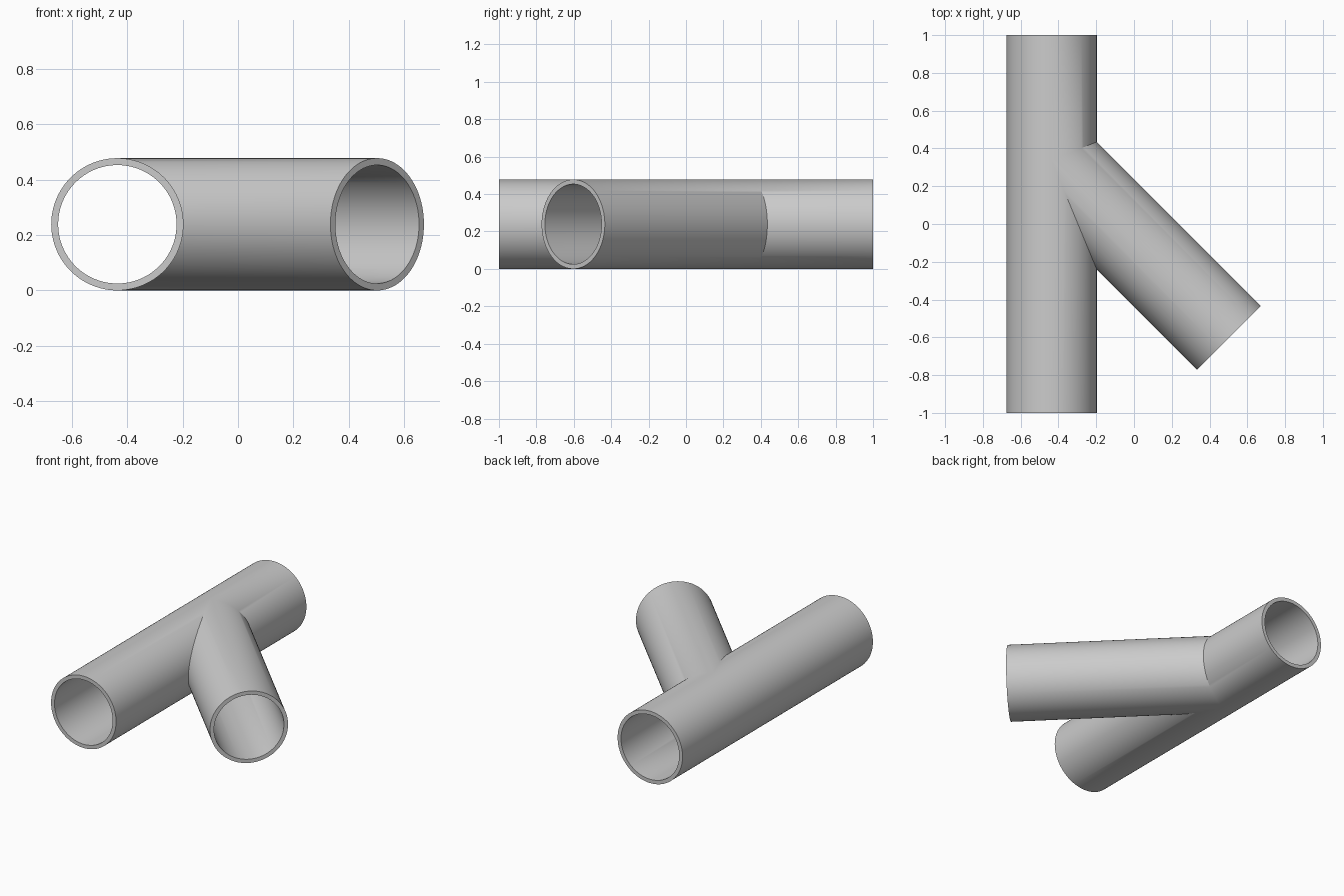
import bpy, bmesh, math
from mathutils import Vector

cube = bpy.data.objects.get("Cube")
if cube:
    bpy.data.objects.remove(cube)

SIDES = 96
OUTER, INNER = 0.239, 0.214
JOINT = Vector((-0.436, 0.336, OUTER))
ACUTE = 1 / math.tan(math.pi / 8)     # mitre slope in the narrow crotch
OBTUSE = math.tan(math.pi / 8)        # mitre slope in the wide crotch
DIAG = math.sqrt(0.5)

# Arms: direction, sideways axis, length, mitre slope on the + and - side
ARMS = [
    (Vector((0, -1, 0)), Vector((1, 0, 0)), 1 + JOINT.y, ACUTE, 0),
    (Vector((0, 1, 0)), Vector((1, 0, 0)), 1 - JOINT.y, OBTUSE, 0),
    (Vector((DIAG, -DIAG, 0)), Vector((DIAG, DIAG, 0)), 1.328, OBTUSE, ACUTE),
]

bm = bmesh.new()


def ring(arm, radius, at_end):
    """One loop of vertices, square at the open end or mitred at the joint."""
    direction, side, length, plus, minus = arm
    verts = []
    for i in range(SIDES):
        a = math.tau * i / SIDES
        u, h = radius * math.cos(a), radius * math.sin(a)
        t = length if at_end else abs(u) * (plus if u > 0 else minus)
        verts.append(bm.verts.new(JOINT + direction * t + side * u + Vector((0, 0, h))))
    return verts


def bridge(a, b):
    for i in range(SIDES):
        j = (i + 1) % SIDES
        bm.faces.new((a[i], a[j], b[j], b[i]))


# Each arm is an outer wall, an end rim and an inner wall
for arm in ARMS:
    loops = [ring(arm, OUTER, False), ring(arm, OUTER, True),
             ring(arm, INNER, True), ring(arm, INNER, False)]
    for first, second in zip(loops, loops[1:]):
        bridge(first, second)

# Weld the mitred joints into one shell
bmesh.ops.remove_doubles(bm, verts=bm.verts, dist=0.0001)
bmesh.ops.recalc_face_normals(bm, faces=bm.faces)

mesh = bpy.data.meshes.new("branch_pipe")
bm.to_mesh(mesh)
bm.free()
pipe = bpy.data.objects.new("branch_pipe", mesh)
bpy.context.collection.objects.link(pipe)

# Plain grey finish
grey = bpy.data.materials.new("light_grey")
grey.use_nodes = True
colour = (0.6, 0.6, 0.6, 1)
grey.diffuse_color = colour
grey.node_tree.nodes["Principled BSDF"].inputs["Base Color"].default_value = colour
mesh.materials.append(grey)

bpy.ops.object.select_all(action='DESELECT')
pipe.select_set(True)
bpy.context.view_layer.objects.active = pipe
bpy.ops.object.shade_smooth_by_angle(angle=math.radians(30))
